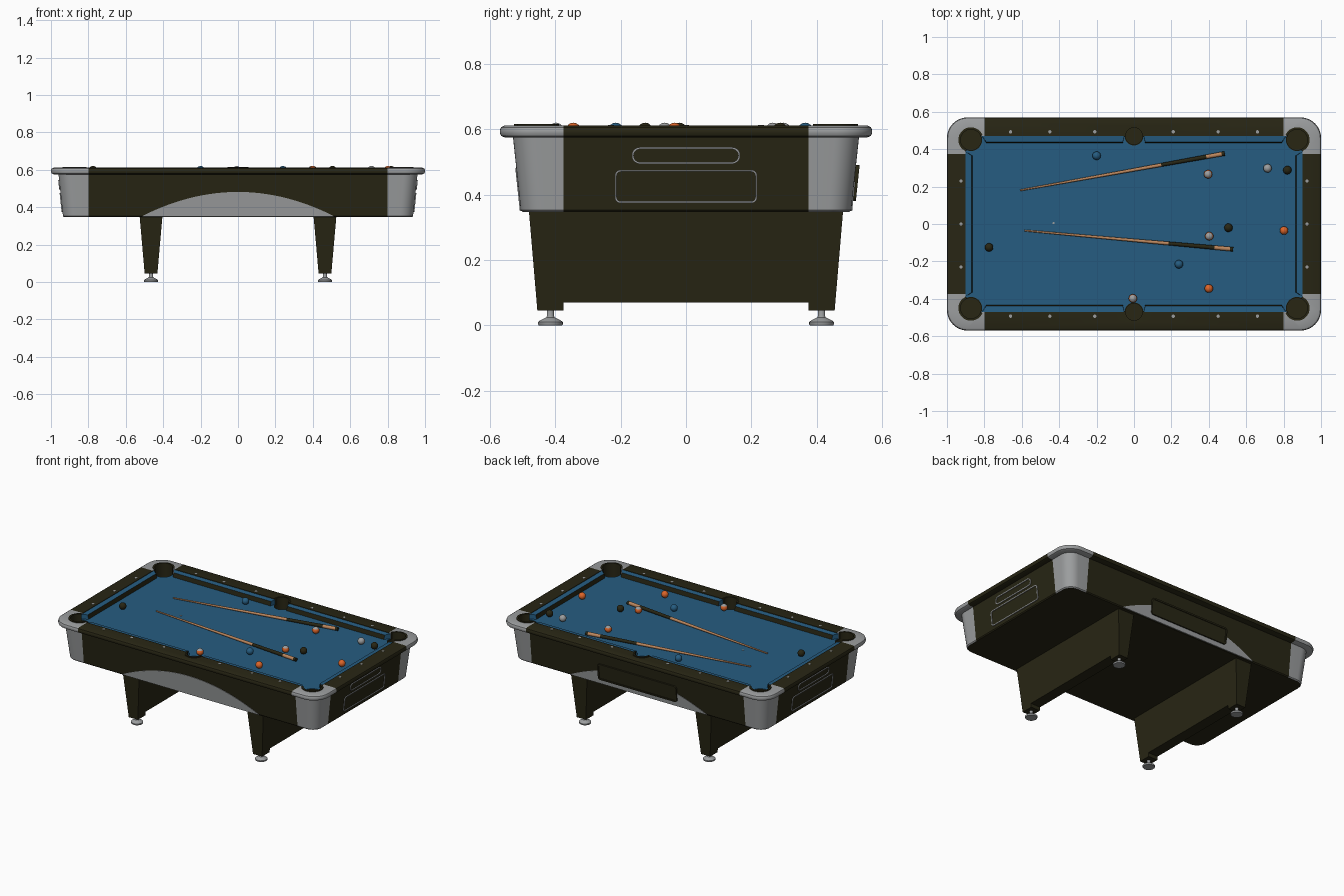
import bpy, bmesh, math
from mathutils import Vector

if "Cube" in bpy.data.objects:
    bpy.data.objects.remove(bpy.data.objects["Cube"])


def material(name, rgb):
    m = bpy.data.materials.new(name)
    m.diffuse_color = (*rgb, 1)
    m.use_nodes = True
    m.node_tree.nodes["Principled BSDF"].inputs["Base Color"].default_value = m.diffuse_color
    return m


DARK = material("dark_olive", (0.021, 0.019, 0.007))
SILVER = material("silver_grey", (0.33, 0.34, 0.345))
BLUE = material("cloth_blue", (0.019, 0.108, 0.22))
ORANGE = material("ball_orange", (0.72, 0.13, 0.022))
WOOD = material("cue_wood", (0.5, 0.24, 0.11))
SX, SY = 0.80, 0.375            # where the silver corner caps begin
CLOTH = 0.575


def mesh(name, verts, faces, mats, rule=None):
    """Build an object; rule(face) returns its material index."""
    me = bpy.data.meshes.new(name)
    me.from_pydata(verts, [], faces)
    bm = bmesh.new()
    bm.from_mesh(me)
    bmesh.ops.recalc_face_normals(bm, faces=bm.faces)
    if rule:
        for f in bm.faces:
            f.material_index = rule(f)
    bm.to_mesh(me)
    bm.free()
    for m in mats:
        me.materials.append(m)
    ob = bpy.data.objects.new(name, me)
    bpy.context.collection.objects.link(ob)
    return ob


def loft(name, rings, mats, rule=None, caps=(True, True), closed=False):
    """Skin rings of equal point count; closed joins last ring to first."""
    n = len(rings[0])
    faces = []
    for k in range(len(rings) if closed else len(rings) - 1):
        a, b = k * n, (k + 1) % len(rings) * n
        faces += [(a + i, a + (i + 1) % n, b + (i + 1) % n, b + i) for i in range(n)]
    if not closed:
        if caps[0]:
            faces.append(tuple(range(n)))
        if caps[1]:
            faces.append(tuple(range((len(rings) - 1) * n, len(rings) * n)))
    return mesh(name, [v for r in rings for v in r], faces, mats, rule)


def lathe(name, profile, mats, loc=(0, 0, 0), seg=32, rule=None):
    rings = [[(r * math.cos(2 * math.pi * i / seg), r * math.sin(2 * math.pi * i / seg), z)
              for i in range(seg)] for r, z in profile]
    ob = loft(name, rings, mats, rule)
    ob.location = loc
    return ob


def rounded(hx, hy, r, z=0, split=True, n=10):
    """Rounded rectangle, with extra points at the corner cap borders."""
    pts = []
    for q, (mx, my) in enumerate(((1, 1), (-1, 1), (-1, -1), (1, -1))):
        arc = [(hx - r + r * math.cos(a), hy - r + r * math.sin(a))
               for a in (math.pi / 2 * i / n for i in range(n + 1))]
        if split:
            arc = [(hx, SY)] + arc + [(SX, hy)]
        if q % 2:
            arc.reverse()
        pts += [(x * mx, y * my, z) for x, y in arc]
    return pts


def corner(f):
    c = f.calc_center_median()
    return int(abs(c.x) > SX and abs(c.y) > SY)


# Sloping apron and the rounded top rail, both with silver corners
loft("apron", [rounded(0.93, 0.50, 0.065, 0.347), rounded(0.936, 0.506, 0.07, 0.353),
               rounded(0.96, 0.53, 0.075, 0.58)], [DARK, SILVER], corner, (True, False))
rail = loft("top_rail", [rounded(hx, hx - 0.43, r, z) for hx, r, z in (
    (0.95, 0.06, 0.575), (0.985, 0.095, 0.575), (0.996, 0.106, 0.58), (1.0, 0.11, 0.588),
    (1.0, 0.11, 0.597), (0.996, 0.106, 0.606), (0.986, 0.096, 0.611),
    (0.90, 0.01, 0.611), (0.90, 0.01, 0.56))], [DARK, SILVER], corner, closed=True)
bed = loft("cloth_bed", [rounded(0.915, 0.485, 0.01, z, False) for z in (0.55, CLOTH)], [BLUE])

# Pocket holes, cups and raised rims
pockets = [(mx * 0.872, my * 0.45, 0.060, 112) for mx in (-1, 1) for my in (-1, 1)]
pockets += [(0, my * 0.47, 0.050, 92) for my in (-1, 1)]
for x, y, r, half in pockets:
    cutter = lathe("pocket_cutter", [(r, 0.4), (r, 0.8)], [DARK], (x, y, 0), 40)
    cutter.hide_render = True
    for ob in (rail, bed):
        mod = ob.modifiers.new("hole", "BOOLEAN")
        mod.operation, mod.solver, mod.object = "DIFFERENCE", "EXACT", cutter
        bpy.context.view_layer.objects.active = ob
        bpy.ops.object.modifier_apply(modifier=mod.name)
    bpy.data.objects.remove(cutter)
    lathe("pocket_cup", [(r, 0.49), (r, 0.572), (r - 0.005, 0.572), (r - 0.005, 0.495)],
          [DARK], (x, y, 0), 40)
    mid = math.atan2(math.copysign(1, y), math.copysign(1, x) if x else 0)
    rings = []
    for i in range(29):
        a = mid + math.radians(half) * (i / 14 - 1)
        rings.append([(x + q * math.cos(a), y + q * math.sin(a), z) for q, z in
                      ((r - 0.005, 0.565), (r + 0.007, 0.565), (r + 0.007, 0.616), (r - 0.005, 0.616))])
    loft("pocket_rim", rings, [DARK])


# Cushions: blue tops with a dark nose strip
def cushion(u0, u1, e0, e1, v, place):
    rows = [(u0, u1, v + 0.003, 0.57), (u0, u1, v + 0.003, 0.608),
            (e0, e1, v - 0.032, 0.604), (e0, e1, v - 0.037, 0.572)]
    rings = [[place(a, w, z) for a, _, w, z in rows], [place(b, w, z) for _, b, w, z in rows]]
    ob = loft("cushion", rings, [BLUE, DARK])
    ob.data.polygons[2].material_index = 1


for s in (-1, 1):
    for m in (-1, 1):
        cushion(0.05, 0.815, 0.06, 0.79, 0.47, lambda u, v, z: (u * m, v * s, z))
    cushion(-0.39, 0.39, -0.365, 0.365, 0.90, lambda u, v, z: (v * s, u, z))


# Trim lying on the sloping apron; u runs along the side, off is outward
def on_side(side, u, z, off):
    d = (z - 0.353) * 0.106 + off
    s = 1 if side in ("right", "back") else -1
    return (s * (0.936 + d), u, z) if side in ("left", "right") else (u, s * (0.506 + d), z)


def frame(name, side, hu, z0, z1, r, w, mat, depth=0.005):
    zc, hz = (z0 + z1) / 2, (z1 - z0) / 2
    outer, inner = rounded(hu, hz, r, 0, False), rounded(hu - w, hz - w, r - w, 0, False)
    loft(name, [[on_side(side, u, zc + v, o) for u, v, _ in ring] for ring, o in
                ((outer, -0.003), (outer, depth), (inner, depth), (inner, -0.003))],
         [mat], closed=True)


for side in ("left", "right"):
    frame("end_panel_frame", side, 0.218, 0.374, 0.476, 0.018, 0.006, SILVER)
    frame("end_slot_frame", side, 0.166, 0.494, 0.545, 0.025, 0.006, SILVER)

for side in ("front", "back"):
    n = 32
    top = [(0.51 * (2 * i / n - 1), 0.3535 + 0.128 * (1 - (2 * i / n - 1) ** 2)) for i in range(n + 1)]
    rings = [[on_side(side, u, z, o) for z, o in
              ((0.35, -0.003), (0.35, 0.003), (zt, 0.003), (zt, -0.003))] for u, zt in top]
    loft(side + "_arch_panel", rings, [SILVER])

# Ball return on the back
loft("ball_return_panel", [[on_side("back", u, 0.435 + v, o) for u, v, _ in
     rounded(0.29, 0.05, 0.012, 0, False)] for o in (-0.002, 0.006)], [DARK])
frame("ball_return_rim", "back", 0.295, 0.38, 0.49, 0.016, 0.01, DARK, 0.011)

# Rail sights and the table spot
sights = [(x * m, y) for x in (0.21, 0.45, 0.66) for m in (-1, 1) for y in (-0.493, 0.493)]
sights += [(x, y) for x in (-0.925, 0.925) for y in (-0.23, 0, 0.23)]
for x, y in sights:
    lathe("rail_sight", [(0.009, 0.609), (0.009, 0.6125)], [SILVER], (x, y, 0), 12)
lathe("table_spot", [(0.006, 0.574), (0.006, 0.5765)], [SILVER], (-0.43, 0.005, 0), 12)

# Wide tapered legs with levelling feet
half_leg = [(0.375, 0.07), (0.375, 0.045), (0.455, 0.045), (0.481, 0.352)]
outline = half_leg + [(-y, z) for y, z in reversed(half_leg)]
for s in (-1, 1):
    loft("leg", [[(s * 0.465 + m * (0.034 + (z - 0.045) * 0.088), y, z) for y, z in outline]
                 for m in (-1, 1)], [DARK])
    for y in (-0.415, 0.415):
        lathe("foot", [(0.036, 0), (0.038, 0.003), (0.038, 0.010), (0.030, 0.016), (0.013, 0.024),
                       (0.011, 0.028), (0.011, 0.05)], [SILVER], (s * 0.465, y, 0), 24)


# Balls; the striped ones have a grey cap over an orange band
def ball(name, x, y, mats):
    bpy.ops.mesh.primitive_uv_sphere_add(segments=24, ring_count=16, radius=0.0225,
                                         location=(x, y, CLOTH + 0.0225))
    ob = bpy.context.object
    ob.name = name
    for m in mats:
        ob.data.materials.append(m)
    if len(mats) > 1:
        for p in ob.data.polygons:
            p.material_index = int(abs(p.normal.z) < 0.62)


for name, mats, spots in (
        ("dark_ball", [DARK], [(-0.775, -0.125), (0.82, 0.288), (0.505, -0.02)]),
        ("blue_ball", [BLUE], [(-0.2, 0.365), (0.24, -0.215)]),
        ("orange_ball", [ORANGE], [(0.802, -0.035), (0.4, -0.345)]),
        ("cue_ball", [SILVER], [(0.714, 0.298)]),
        ("striped_ball", [SILVER, ORANGE], [(0.396, 0.266), (0.402, -0.065), (-0.006, -0.398)])):
    for x, y in spots:
        ball(name, x, y, mats)

# Cue sticks: wooden shaft, dark grip, wooden butt, dark end cap
for tip, butt in (((-0.61, 0.18), (0.485, 0.377)), ((-0.585, -0.035), (0.53, -0.135))):
    a, b = Vector((*tip, CLOTH + 0.0045)), Vector((*butt, CLOTH + 0.012))
    length = (b - a).length
    cue = lathe("cue_stick", [(0.0045 + 0.0075 * t, t * length) for t in (0, 0.69, 0.91, 0.985, 1)],
                [WOOD, DARK], a, 16,
                lambda f: int(0.69 < f.calc_center_median().z / length < 0.91
                              or f.calc_center_median().z / length > 0.987))
    cue.rotation_mode = "QUATERNION"
    cue.rotation_quaternion = (b - a).to_track_quat("Z", "Y")

# Smooth shading with sharp edges kept
for ob in bpy.context.scene.objects:
    ob.select_set(True)
bpy.context.view_layer.objects.active = rail
bpy.ops.object.shade_smooth_by_angle(angle=math.radians(35))
